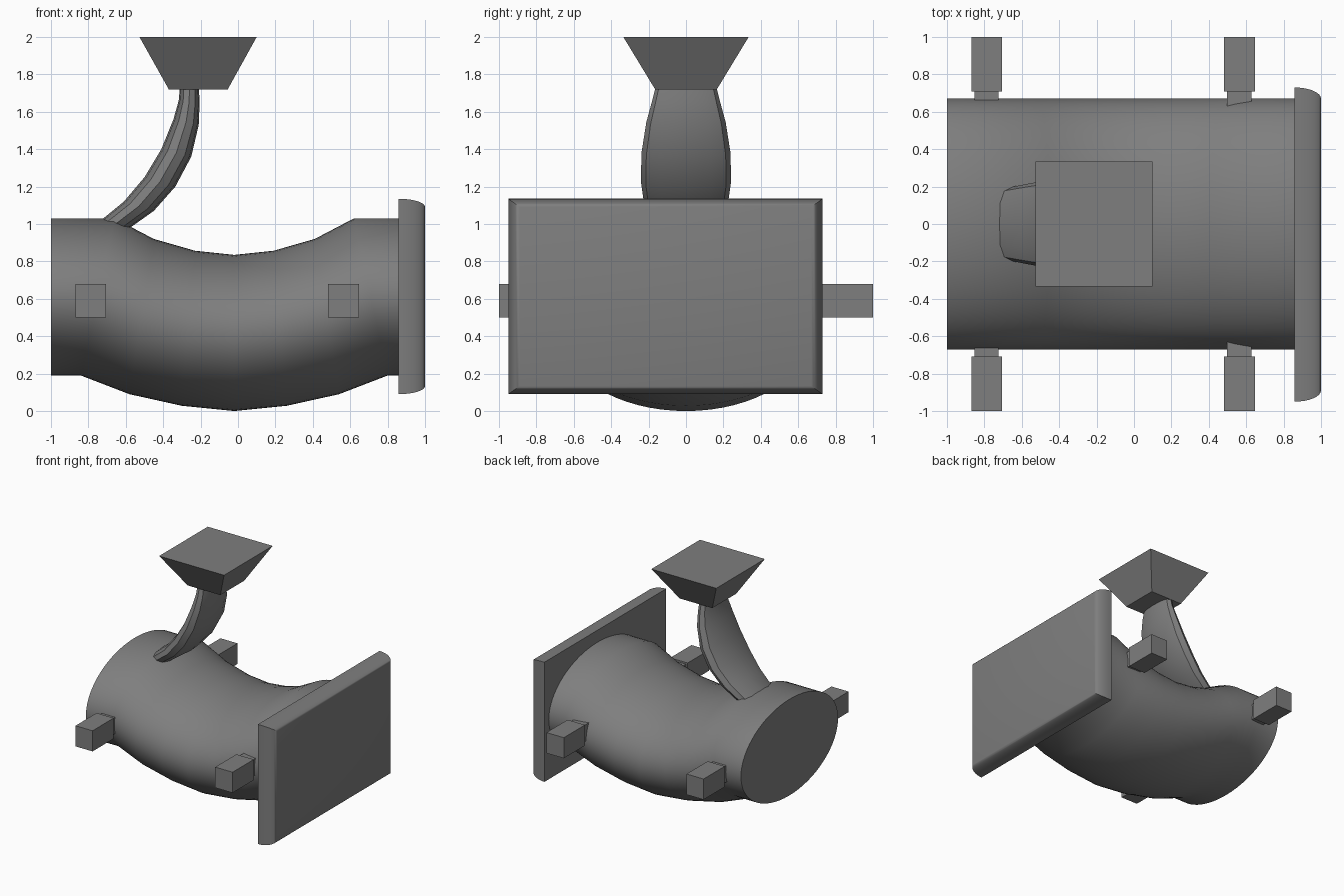
import bpy
import math

# Remove the default object only
cube = bpy.data.objects.get("Cube")
if cube:
    bpy.data.objects.remove(cube, do_unlink=True)

# One grey material
grey = bpy.data.materials.new("plain grey")
grey.use_nodes = True
colour = (0.21, 0.21, 0.21, 1)
grey.diffuse_color = colour
grey.node_tree.nodes["Principled BSDF"].inputs["Base Color"].default_value = colour


def loft(name, rings, smooth=None):
    """Skin a list of equal-length rings and cap both ends."""
    n = len(rings[0])
    verts = [p for ring in rings for p in ring]
    faces = [list(range(n)), list(range(len(verts) - n, len(verts)))]
    for r in range(len(rings) - 1):
        for i in range(n):
            j = (i + 1) % n
            faces.append([r * n + i, r * n + j, (r + 1) * n + j, (r + 1) * n + i])
    mesh = bpy.data.meshes.new(name)
    mesh.from_pydata(verts, [], faces)
    mesh.materials.append(grey)
    obj = bpy.data.objects.new(name, mesh)
    bpy.context.collection.objects.link(obj)
    bpy.ops.object.select_all(action='DESELECT')
    bpy.context.view_layer.objects.active = obj
    obj.select_set(True)
    bpy.ops.object.mode_set(mode='EDIT')
    bpy.ops.mesh.select_all(action='SELECT')
    bpy.ops.mesh.normals_make_consistent(inside=False)
    bpy.ops.object.mode_set(mode='OBJECT')
    if smooth:
        bpy.ops.object.shade_smooth_by_angle(angle=math.radians(smooth))
    return obj


def oval(a, b, half_width, sides, power=1.0):
    """Ring spanning points a to b in the xz plane and +-half_width in y."""
    ring = []
    for i in range(sides):
        t = 2 * math.pi * i / sides
        c, s = math.cos(t), math.sin(t)
        c = math.copysign(abs(c) ** power, c)
        s = math.copysign(abs(s) ** power, s)
        ring.append(((a[0] + b[0]) / 2 + (a[0] - b[0]) / 2 * c,
                     half_width * s,
                     (a[1] + b[1]) / 2 + (a[1] - b[1]) / 2 * c))
    return ring


def rect(x0, x1, y0, y1, z):
    return [(x0, y0, z), (x1, y0, z), (x1, y1, z), (x0, y1, z)]


def box(name, x0, x1, y0, y1, z0, z1):
    return loft(name, [rect(x0, x1, y0, y1, z0), rect(x0, x1, y0, y1, z1)])


# Sagging oval body: top and bottom outline points
body = [((-1, 1.03), (-1, 0.19)),
        ((-0.66, 1.03), (-0.84, 0.19)),
        ((-0.45, 0.92), (-0.58, 0.09)),
        ((-0.23, 0.857), (-0.30, 0.028)),
        ((-0.02, 0.835), (-0.02, 0.0)),
        ((0.19, 0.857), (0.26, 0.028)),
        ((0.41, 0.92), (0.54, 0.09)),
        ((0.62, 1.03), (0.80, 0.19)),
        ((0.90, 1.03), (0.90, 0.19))]
loft("curved_body", [oval(a, b, 0.67, 64) for a, b in body], 35)

# End plate with rounded outer rim
rings = []
for k in range(9):
    t = math.pi / 2 * k / 8
    x = 0.857 + 0.143 * math.sin(t)
    dy, dz = 0.06 * (1 - math.cos(t)), 0.044 * (1 - math.cos(t))
    y0, y1, z0, z1 = -0.95 + dy, 0.73 - dy, 0.09 + dz, 1.135 - dz
    rings.append([(x, y0, z0), (x, y1, z0), (x, y1, z1), (x, y0, z1)])
loft("end_plate", rings, 30)

# Curved arm: left edge, right edge and half width
arm = [((-0.79, 0.96), (-0.63, 0.94), 0.17),
       ((-0.72, 1.03), (-0.57, 0.985), 0.20),
       ((-0.61, 1.12), (-0.45, 1.07), 0.222),
       ((-0.50, 1.25), (-0.335, 1.20), 0.241),
       ((-0.41, 1.40), (-0.25, 1.36), 0.238),
       ((-0.345, 1.56), (-0.21, 1.53), 0.212),
       ((-0.317, 1.66), (-0.205, 1.65), 0.182),
       ((-0.31, 1.74), (-0.21, 1.74), 0.16)]
loft("curved_arm", [oval(a, b, w, 12, 0.8) for a, b, w in arm], 30)

# Flared square head on the arm
loft("flared_head", [rect(-0.37, -0.055, -0.165, 0.165, 1.72),
                     rect(-0.527, 0.10, -0.335, 0.335, 2.0)])

# Four square pegs with slimmer necks
for end, x0, x1 in (("right", -0.87, -0.705), ("left", 0.48, 0.648)):
    for side, s in (("front", -1), ("back", 1)):
        y = sorted((s * 0.708, s * 1.0))
        box(f"{side}_{end}_peg", x0, x1, y[0], y[1], 0.50, 0.68)
        y = sorted((s * 0.58, s * 0.71))
        box(f"{side}_{end}_peg_neck", x0 + 0.017, x1 - 0.02, y[0], y[1], 0.52, 0.665)
